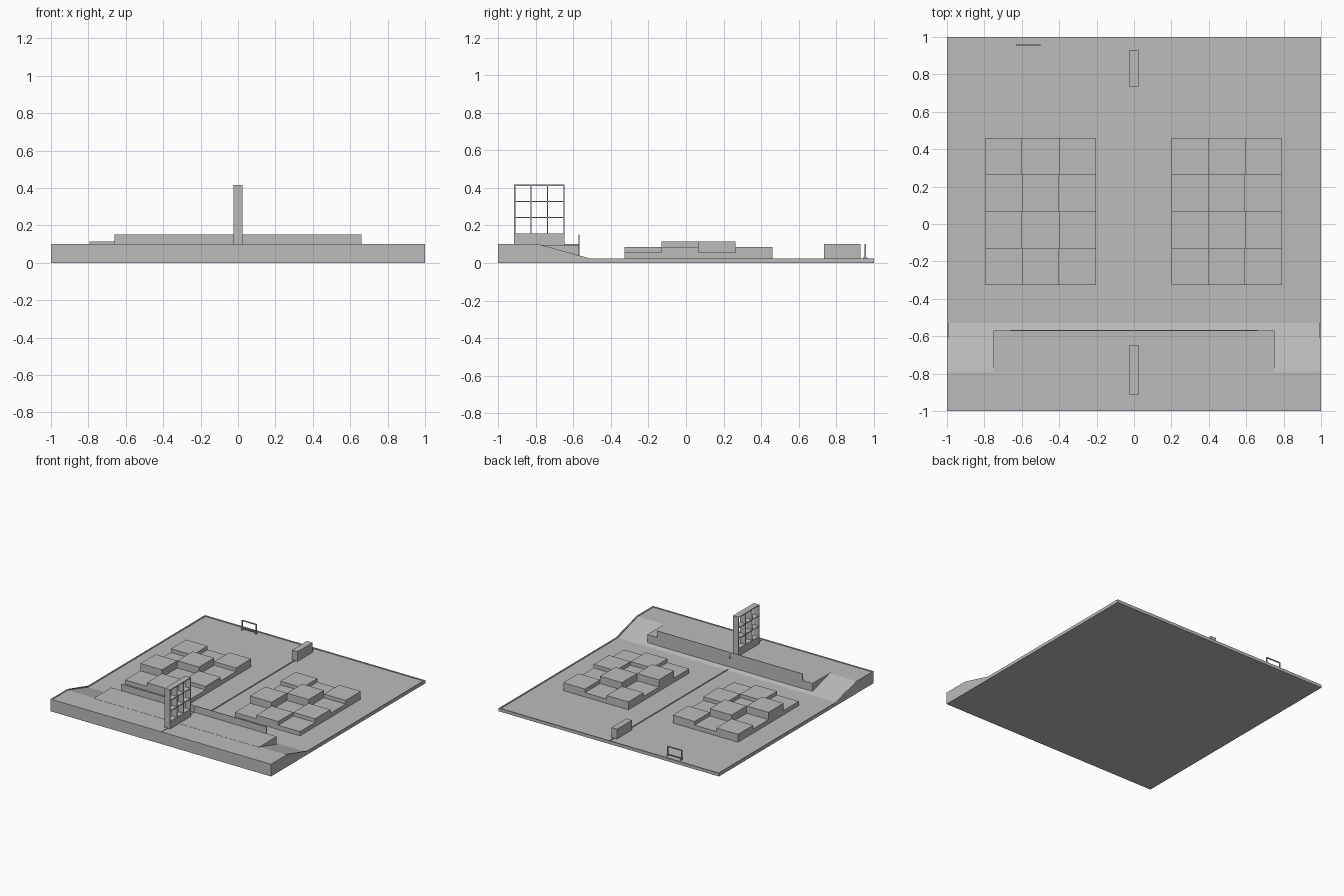
import bpy
import bmesh

cube = bpy.data.objects.get("Cube")
if cube:
    bpy.data.objects.remove(cube, do_unlink=True)

# One plain grey for the whole arena
grey = bpy.data.materials.new("plain_grey")
grey.use_nodes = True
COLOUR = (0.5, 0.5, 0.5, 1)
grey.diffuse_color = COLOUR
grey.node_tree.nodes["Principled BSDF"].inputs["Base Color"].default_value = COLOUR


def finish(name, bm):
    bmesh.ops.recalc_face_normals(bm, faces=bm.faces)
    mesh = bpy.data.meshes.new(name)
    bm.to_mesh(mesh)
    bm.free()
    mesh.materials.append(grey)
    obj = bpy.data.objects.new(name, mesh)
    bpy.context.collection.objects.link(obj)
    return obj


def add_box(bm, x, y, z):
    verts = bmesh.ops.create_cube(bm, size=1)["verts"]
    for v in verts:
        for i, (low, high) in enumerate((x, y, z)):
            v.co[i] = low if v.co[i] < 0 else high


def boxes(name, *parts):
    bm = bmesh.new()
    for part in parts:
        add_box(bm, *part)
    return finish(name, bm)


def extrude_profile(name, profile, x0, x1):
    """Extrude a (y, z) outline along x."""
    bm = bmesh.new()
    face = bm.faces.new([bm.verts.new((x0, y, z)) for y, z in profile])
    result = bmesh.ops.extrude_face_region(bm, geom=[face])
    moved = [v for v in result["geom"] if isinstance(v, bmesh.types.BMVert)]
    bmesh.ops.translate(bm, verts=moved, vec=(x1 - x0, 0, 0))
    return finish(name, bm)


FLOOR, RIM, DECK = 0.02, 0.025, 0.1
EDGE, LIP = 0.99, -0.57

# Floor slab with the raised front deck and ramp, and its side rims
ground = [(-EDGE, 0), (EDGE, 0), (EDGE, FLOOR), (-0.53, FLOOR),
          (-0.79, DECK - 0.004), (-EDGE, DECK - 0.004)]
rim = [(-1, 0), (1, 0), (1, RIM), (-0.515, RIM), (-0.785, DECK), (-1, DECK)]
extrude_profile("floor_and_ramps", ground, -EDGE, EDGE)
extrude_profile("left_rim", rim, EDGE, 1)
extrude_profile("right_rim", rim, -1, -EDGE)
boxes("back_rim", ((-EDGE, EDGE), (EDGE, 1), (0, RIM)))
boxes("front_rim", ((-EDGE, EDGE), (-1, -EDGE), (0, DECK)))

# Deck between the ramps, with a thin wall on each half of its back edge
boxes("deck", ((-0.75, 0.75), (-0.8, LIP), (0.01, DECK - 0.003)))
for name, side in (("left", 1), ("right", -1)):
    span = sorted((side * 0.004, side * 0.66))
    boxes(name + "_deck_wall", (span, (LIP - 0.002, LIP + 0.002), (FLOOR, 0.152)))

# Centre divider
boxes("centre_divider",
      ((-0.004, 0.004), (LIP, EDGE), (0.01, RIM)),
      ((-0.004, 0.004), (-EDGE, LIP - 0.003), (0.05, DECK)))

# Stepped blocks in a chequered layout on both halves
LOW, MID, HIGH = 0.055, 0.085, 0.115
steps = [(LOW, MID, LOW), (HIGH, LOW, MID), (LOW, HIGH, LOW), (MID, LOW, MID)]
CELL = 0.197
for name, start in (("left", 0.2), ("right", -0.795)):
    bm = bmesh.new()
    for r, row in enumerate(steps):
        for c, top in enumerate(row):
            x, y = start + c * CELL, -0.327 + r * CELL
            add_box(bm, (x, x + CELL), (y, y + CELL), (0.01, top))
    finish(name + "_step_blocks", bm)

# Rack tower: solid foot under an open three by three grid of shelves
Y0, Y1, Z0, Z1, T = -0.915, -0.647, 0.155, 0.417, 0.003
WIDE = (-0.025, 0.025)
boxes("rack_foot", (WIDE, (Y0, Y1), (0.08, Z0)))
bm = bmesh.new()
for i in range(4):
    y = Y0 + T + (Y1 - Y0 - 2 * T) * i / 3
    z = Z0 + (Z1 - T - Z0) * i / 3
    add_box(bm, WIDE, (y - T, y + T), (Z0, Z1))
    add_box(bm, WIDE, (Y0, Y1), (z - T, z + T))
finish("rack_grid", bm)

# Block on the divider at the back
boxes("back_block", (WIDE, (0.735, 0.93), (0.01, DECK)))

# Small gate frame near the back rim
gate = [((x, x + 0.008), (0.951, 0.959), (0.01, 0.1)) for x in (-0.632, -0.508)]
gate += [((x, x + 0.008), (0.943, 0.967), (0.01, 0.028)) for x in (-0.632, -0.508)]
gate += [((-0.632, -0.5), (0.951, 0.959), (z, z + 0.007)) for z in (0.03, 0.094)]
boxes("gate_frame", *gate)
